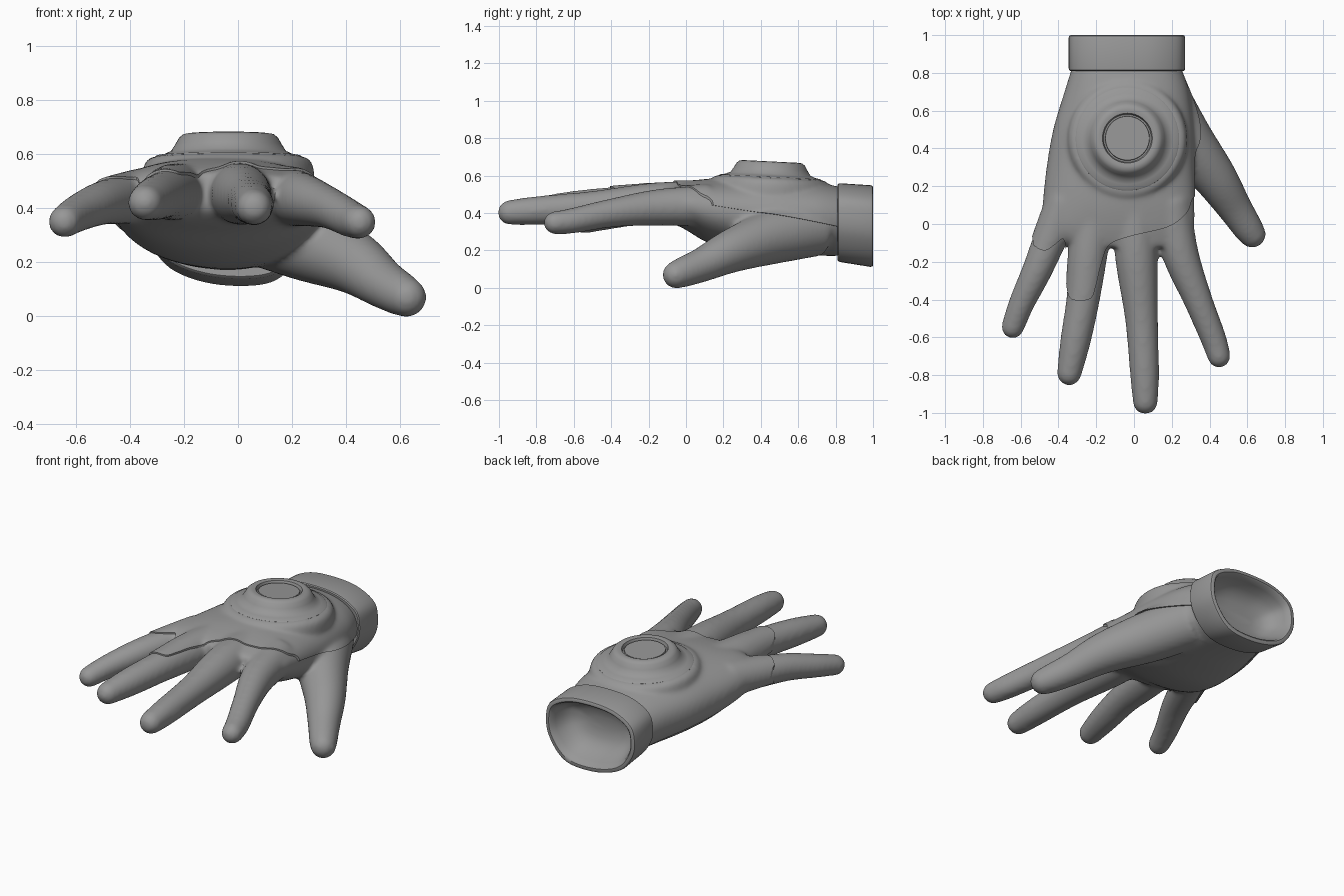
import bpy, bmesh, math
from mathutils import Vector, Matrix

if "Cube" in bpy.data.objects:
    bpy.data.objects.remove(bpy.data.objects["Cube"])

grey = bpy.data.materials.new("glove grey")
grey.diffuse_color = (0.31, 0.31, 0.31, 1)
grey.use_nodes = True
grey.node_tree.nodes["Principled BSDF"].inputs["Base Color"].default_value = grey.diffuse_color


def make(name, bm):
    bmesh.ops.recalc_face_normals(bm, faces=bm.faces)
    me = bpy.data.meshes.new(name)
    bm.to_mesh(me)
    bm.free()
    me.materials.append(grey)
    ob = bpy.data.objects.new(name, me)
    bpy.context.collection.objects.link(ob)
    return ob


def loft(bm, rings, caps=True):
    """Skin a row of closed rings of points."""
    rows = [[bm.verts.new(p) for p in r] for r in rings]
    n = len(rows[0])
    for a, b in zip(rows, rows[1:]):
        for i in range(n):
            bm.faces.new((a[i], a[(i + 1) % n], b[(i + 1) % n], b[i]))
    if caps:
        bm.faces.new(rows[0][::-1])
        bm.faces.new(rows[-1])


def spline(pts, steps, closed=False):
    """Catmull-Rom interpolation through tuples of any length."""
    n, out = len(pts), []
    get = (lambda i: pts[i % n]) if closed else (lambda i: pts[max(0, min(n - 1, i))])
    for i in range(n if closed else n - 1):
        for s in range(steps):
            t = s / steps
            out.append(tuple(0.5 * (2 * b + (c - a) * t + (2 * a - 5 * b + 4 * c - d) * t * t
                             + (3 * b - a - 3 * c + d) * t ** 3)
                             for a, b, c, d in zip(get(i - 1), get(i), get(i + 1), get(i + 2))))
    return out if closed else out + [tuple(pts[-1])]


def egg(y, x0, x1, z0, z1, n=64):
    """Cross-section facing along y, full above and tapered below."""
    pts, mid = [], z0 + (z1 - z0) * 0.54
    for i in range(n):
        a = 2 * math.pi * i / n
        c, s = math.cos(a), math.sin(a)
        e = 2 / (2.3 if s > 0 else 2.05)
        pts.append(((x0 + x1) / 2 + (x1 - x0) / 2 * math.copysign(abs(c) ** e, c), y,
                    mid + ((z1 if s > 0 else z0) - mid) * abs(s) ** e))
    return pts


def finger(bm, pts, n=24):
    """Tapered tube with a round tip; points are x, y, z, radius."""
    path = spline(pts, 6)
    tip, prev = Vector(path[-1][:3]), Vector(path[-2][:3])
    d, r = (tip - prev).normalized(), path[-1][3]
    for k in range(1, 7):
        a = k / 6.3 * math.pi / 2
        path.append((*(tip + d * r * math.sin(a)), r * math.cos(a)))
    rings = []
    for i, p in enumerate(path):
        d = Vector(path[min(i + 1, len(path) - 1)][:3]) - Vector(path[max(i - 1, 0)][:3])
        u = d.cross(Vector((0, 0, 1))).normalized()
        v = u.cross(d).normalized()
        rings.append([Vector(p[:3]) + p[3] * (u * math.cos(2 * math.pi * j / n)
                      + v * math.sin(2 * math.pi * j / n)) for j in range(n)])
    loft(bm, rings)


def lathe(bm, profile, n=72):
    """Turned part seated on the back of the hand; profile is radius, height."""
    seat = Matrix.Translation((-0.035, 0.45, 0.581)) @ Matrix.Rotation(-0.05, 4, 'X')
    loft(bm, [[seat @ Vector((r * math.cos(2 * math.pi * i / n), r * math.sin(2 * math.pi * i / n), z))
               for i in range(n)] for r, z in profile])


def apply_mods(ob):
    dg = bpy.context.evaluated_depsgraph_get()
    me = bpy.data.meshes.new_from_object(ob.evaluated_get(dg))
    ob.modifiers.clear()
    ob.data = me


def smooth(ob, angle=35):
    bpy.ops.object.select_all(action='DESELECT')
    ob.select_set(True)
    bpy.context.view_layer.objects.active = ob
    bpy.ops.object.shade_smooth_by_angle(angle=math.radians(angle))


# Hand: palm, five fingers and emitter seat fused into one smooth skin
bm = bmesh.new()
palm = [(0.83, -0.32, 0.24, 0.17, 0.53), (0.7, -0.36, 0.285, 0.172, 0.555),
        (0.5, -0.42, 0.31, 0.175, 0.575), (0.3, -0.455, 0.315, 0.19, 0.578),
        (0.12, -0.475, 0.32, 0.24, 0.575), (0.0, -0.48, 0.32, 0.31, 0.56),
        (-0.07, -0.43, 0.29, 0.345, 0.545), (-0.12, -0.30, 0.23, 0.385, 0.53)]
loft(bm, [egg(*s) for s in spline(palm, 5)])
fingers = [
    # little
    [(-0.36, 0.12, 0.44, 0.10), (-0.44, -0.07, 0.43, 0.09), (-0.515, -0.25, 0.415, 0.08),
     (-0.595, -0.42, 0.38, 0.069), (-0.642, -0.546, 0.35, 0.061)],
    # ring
    [(-0.2, 0.1, 0.46, 0.10), (-0.24, -0.15, 0.455, 0.102), (-0.27, -0.4, 0.45, 0.089),
     (-0.31, -0.62, 0.435, 0.081), (-0.343, -0.79, 0.42, 0.066)],
    # middle
    [(0.0, 0.1, 0.46, 0.11), (0.012, -0.17, 0.45, 0.113), (0.04, -0.5, 0.43, 0.088),
     (0.056, -0.8, 0.413, 0.077), (0.06, -0.941, 0.403, 0.067)],
    # index
    [(0.19, 0.12, 0.44, 0.11), (0.243, -0.15, 0.43, 0.098), (0.338, -0.4, 0.40, 0.077),
     (0.418, -0.6, 0.36, 0.069), (0.45, -0.7, 0.348, 0.062)],
    # thumb
    [(0.13, 0.70, 0.32, 0.15), (0.265, 0.46, 0.272, 0.146), (0.425, 0.25, 0.20, 0.118),
     (0.53, 0.09, 0.125, 0.093), (0.602, -0.02, 0.082, 0.081), (0.625, -0.053, 0.07, 0.074)]]
for f in fingers:
    finger(bm, f)
lathe(bm, [(0.31, -0.12), (0.31, -0.045), (0.302, -0.012), (0.285, 0.002), (0.2, 0.002)])
hand = make("hand", bm)
m = hand.modifiers.new("fuse", 'REMESH')
m.mode, m.voxel_size = 'VOXEL', 0.012
m = hand.modifiers.new("soften", 'SMOOTH')
m.factor, m.iterations = 0.5, 18
apply_mods(hand)

# Glove shell: swollen copy of the hand, trimmed to an outline
shell = hand.copy()
shell.data = hand.data.copy()
shell.name = "glove_shell"
bpy.context.collection.objects.link(shell)
m = shell.modifiers.new("swell", 'DISPLACE')
m.strength, m.mid_level = 0.008, 0
outline = spline([(-0.54, -0.06), (-0.52, -0.12), (-0.47, -0.14), (-0.42, -0.11), (-0.375, -0.08),
                  (-0.36, -0.15), (-0.36, -0.3), (-0.34, -0.39), (-0.28, -0.405), (-0.225, -0.39),
                  (-0.2, -0.32), (-0.17, -0.2), (-0.13, -0.11), (-0.02, -0.065), (0.18, -0.015),
                  (0.28, 0.06), (0.315, 0.14), (0.4, 0.2), (0.44, 0.3), (0.44, 0.84),
                  (0, 0.84), (-0.6, 0.84), (-0.6, 0.4)], 5, True)
bm = bmesh.new()
loft(bm, [[(x, y, 0.427 + 0.116 * x - 0.157 * y) for x, y in outline],
          [(x, y, 0.9) for x, y in outline]])
cutter = make("shell_cutter", bm)
cutter.hide_render = True
m = shell.modifiers.new("trim", 'BOOLEAN')
m.operation, m.solver, m.object = 'INTERSECT', 'EXACT', cutter
apply_mods(shell)
bpy.data.objects.remove(cutter)
smooth(hand)
smooth(shell)

# Wrist cuff: thick band, narrower below, with a hollow bowl inside
section = spline([(-0.345, 0.38), (-0.33, 0.28), (-0.25, 0.175), (-0.1, 0.119), (0.08, 0.114),
                  (0.18, 0.16), (0.255, 0.27), (0.27, 0.38), (0.24, 0.47), (0.12, 0.532),
                  (-0.04, 0.548), (-0.2, 0.532), (-0.315, 0.47)], 6, True)


def cuff_ring(y, inset):
    t = min(1, (1 - y) / 0.19)
    ring = []
    for x, z in section:
        z += t * (0.012 + 0.018 * (0.548 - z) / 0.428)
        ring.append((-0.038 + (x + 0.038) * (1 - inset / 0.306), y,
                     0.345 + (z - 0.345) * (1 - inset / 0.215)))
    return ring


bm = bmesh.new()
loft(bm, [cuff_ring(y, i) for y, i in [
    (0.815, 0.06), (0.81, 0.008), (0.815, 0.002), (0.825, 0), (0.985, 0), (0.996, 0.003), (1.0, 0.01),
    (1.0, 0.024), (0.993, 0.032), (0.96, 0.042), (0.91, 0.06), (0.87, 0.09), (0.85, 0.13),
    (0.84, 0.18)]])
smooth(make("wrist_cuff", bm))

# Round emitter on the back of the hand
bm = bmesh.new()
lathe(bm, [(0.274, -0.03), (0.274, 0.008), (0.268, 0.013), (0.24, 0.018),
           (0.213, 0.03), (0.197, 0.055), (0.183, 0.08), (0.168, 0.092), (0.15, 0.095),
           (0.132, 0.092), (0.126, 0.072), (0.118, 0.072), (0.116, 0.084), (0.001, 0.084)])
smooth(make("emitter_disc", bm), 40)
